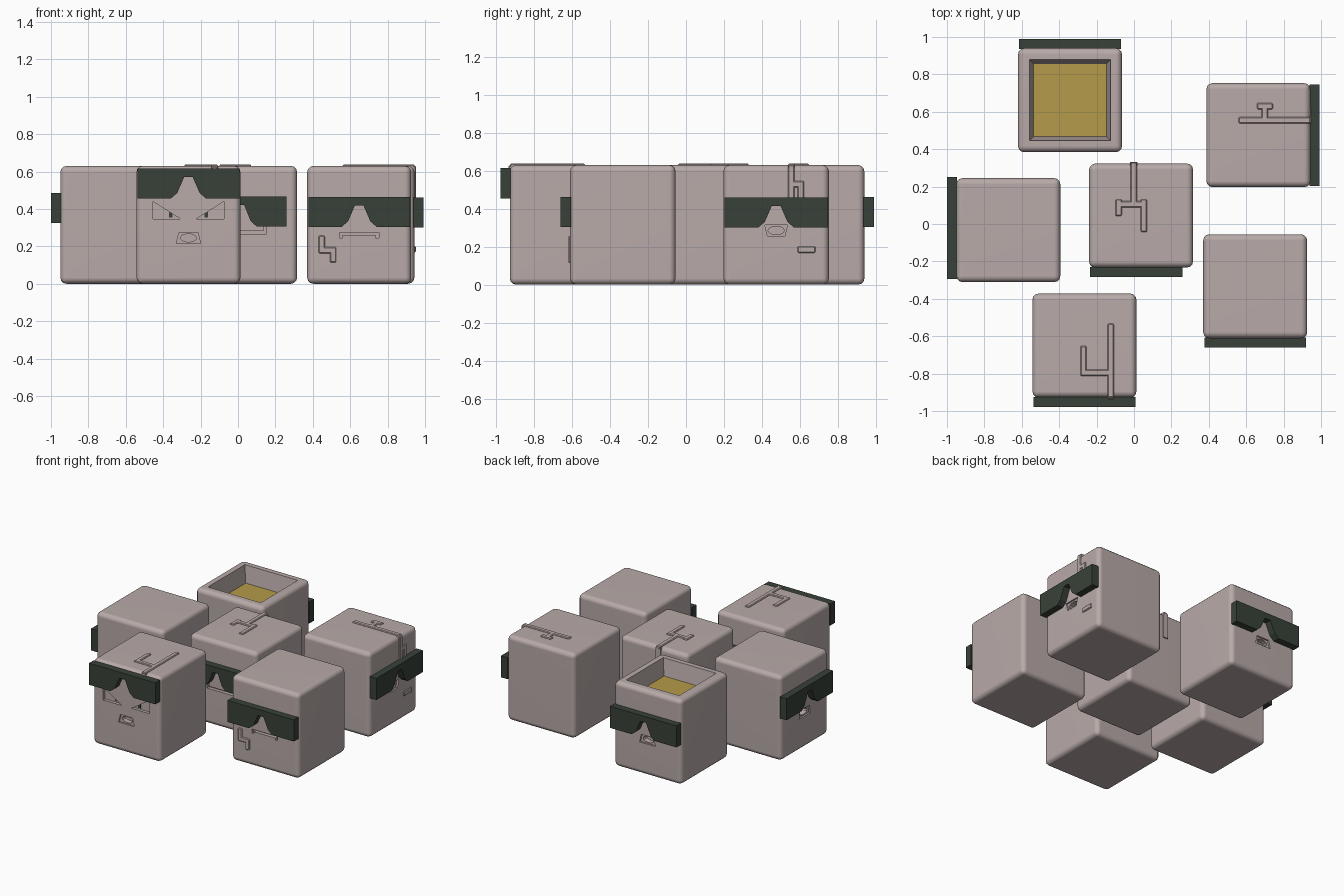
import bpy, bmesh, math
from mathutils import Matrix, Vector

cube = bpy.data.objects.get("Cube")
if cube:
    bpy.data.objects.remove(cube, do_unlink=True)


def material(name, rgb):
    m = bpy.data.materials.new(name)
    m.use_nodes = True
    m.diffuse_color = (*rgb, 1)
    m.node_tree.nodes["Principled BSDF"].inputs["Base Color"].default_value = (*rgb, 1)
    return m


SKIN = material("pale stone", (0.48, 0.405, 0.395))
DARK = material("dark green black", (0.04, 0.053, 0.04))
GOLD = material("gold", (0.46, 0.33, 0.07))

HALF, HEIGHT = 0.278, 0.63


def finish(bm, name, mat):
    bmesh.ops.recalc_face_normals(bm, faces=bm.faces)
    mesh = bpy.data.meshes.new(name)
    bm.to_mesh(mesh)
    bm.free()
    mesh.materials.append(mat)
    obj = bpy.data.objects.new(name, mesh)
    bpy.context.collection.objects.link(obj)
    return obj


def add_box(bm, lo, hi):
    lo, hi = Vector(lo), Vector(hi)
    mat = Matrix.Translation((lo + hi) / 2) @ Matrix.Diagonal((*(hi - lo), 1))
    return bmesh.ops.create_cube(bm, size=1, matrix=mat)["verts"]


def prism(name, outline, y0, y1, mat):
    """Extrude an x-z outline along y."""
    bm = bmesh.new()
    face = bm.faces.new([bm.verts.new((x, y0, z)) for x, z in outline])
    new = bmesh.ops.extrude_face_region(bm, geom=[face])["geom"]
    moved = [v for v in new if isinstance(v, bmesh.types.BMVert)]
    bmesh.ops.translate(bm, verts=moved, vec=(0, y1 - y0, 0))
    return finish(bm, name, mat)


def mirrored(half):
    """Complete a half outline running from the outside to the middle."""
    return half + [(-x, z) for x, z in reversed(half)]


def apply_modifiers(obj):
    bpy.ops.object.select_all(action='DESELECT')
    bpy.context.view_layer.objects.active = obj
    obj.select_set(True)
    for m in list(obj.modifiers):
        bpy.ops.object.modifier_apply(modifier=m.name)


def cut(obj, cutter):
    mod = obj.modifiers.new("cut", 'BOOLEAN')
    mod.object, mod.solver = cutter, 'EXACT'
    apply_modifiers(obj)
    bpy.data.objects.remove(cutter, do_unlink=True)


def head_block(name):
    bm = bmesh.new()
    add_box(bm, (-HALF, -HALF, 0), (HALF, HALF, HEIGHT))
    obj = finish(bm, name, SKIN)
    mod = obj.modifiers.new("round", 'BEVEL')
    mod.width, mod.segments = 0.033, 3
    apply_modifiers(obj)
    return obj


def sunglasses(name, z, width=1.0, shift=0.0):
    half = [(-0.272, z + 0.16), (-0.272, z), (-0.095, z), (-0.06, z + 0.03), (-0.023, z + 0.115)]
    pts = [(x * width + shift, h) for x, h in mirrored(half)]
    return prism(name, pts, -0.328, -0.274, DARK)


def ridges(name, strokes, face):
    """Raised strokes on the top (x, y) or the front (x, z)."""
    bm = bmesh.new()
    w, rise = 0.017, 0.008
    for (a0, b0), (a1, b1) in strokes:
        lo = (min(a0, a1) - w, min(b0, b1) - w)
        hi = (max(a0, a1) + w, max(b0, b1) + w)
        if face == "top":
            verts = add_box(bm, (*lo, HEIGHT - 0.03), (*hi, HEIGHT + rise))
        else:
            verts = add_box(bm, (lo[0], -HALF - rise, lo[1]), (hi[0], -HALF + 0.03, hi[1]))
    obj = finish(bm, name, SKIN)
    mod = obj.modifiers.new("soften", 'BEVEL')
    mod.width, mod.segments = 0.005, 1
    apply_modifiers(obj)
    return obj


def place(parts, centre, angle):
    for p in parts:
        p.matrix_world = Matrix.Translation((*centre, 0)) @ Matrix.Rotation(math.radians(angle), 4, 'Z')


def open_mouth(block, z, top, bottom):
    shape = mirrored([(-top, z + 0.03), (-bottom, z - 0.03)])
    cut(block, prism("mouth_cutter", shape, -0.3, -HALF + 0.012, SKIN))
    oval = [(0.043 * math.cos(t), z + 0.022 * math.sin(t))
            for t in (math.tau * i / 12 for i in range(12))]
    cut(block, prism("throat_cutter", oval, -0.3, -HALF + 0.05, SKIN))


blocks = []

# Angry block with raised glasses
angry = head_block("angry_block")
open_mouth(angry, 0.245, 0.05, 0.065)
parts = [angry, sunglasses("angry_sunglasses", 0.455)]
for side in (-1, 1):
    eye = [(side * x, z) for x, z in ((0.19, 0.44), (0.19, 0.345), (0.04, 0.345))]
    cut(angry, prism("eye_cutter", eye, -0.3, -HALF + 0.022, SKIN))
    pupil = [(side * x, z) for x, z in ((0.085, 0.355), (0.105, 0.355), (0.105, 0.385), (0.085, 0.373))]
    parts.append(prism("angry_pupil", pupil, -HALF + 0.016, -HALF + 0.03, DARK))
parts.append(ridges("angry_top_vein", [((0.14, -0.26), (0.14, 0.1)), ((-0.005, -0.145), (0.14, -0.145)),
                                       ((-0.005, -0.145), (-0.005, -0.02))], "top"))
parts.append(ridges("angry_brow_vein", [((0.14, 0.5), (0.14, 0.61))], "front"))
place(parts, (-0.265, -0.65), 0)
blocks.append(angry)

# Frowning block at the front left
frown = head_block("frowning_block")
frown_line = mirrored([(-0.105, 0.245), (-0.105, 0.275)])
cut(frown, prism("mouth_cutter", frown_line, -0.3, -HALF + 0.025, SKIN))
parts = [frown, sunglasses("frowning_sunglasses", 0.303)]
parts.append(prism("frowning_lip", mirrored([(-0.088, 0.24), (-0.088, 0.26)]), -HALF - 0.001, -0.24, SKIN))
parts.append(ridges("cheek_vein", [((-0.2, 0.18), (-0.2, 0.24)), ((-0.2, 0.18), (-0.14, 0.18)),
                                   ((-0.14, 0.13), (-0.14, 0.18))], "front"))
place(parts, (0.648, -0.333), 0)
blocks.append(frown)

# Smiling block in the middle
smile = head_block("smiling_block")
line = [(-0.13, 0.31), (-0.13, 0.265), (0.115, 0.265), (0.115, 0.31), (0.097, 0.31),
        (0.097, 0.283), (-0.112, 0.283), (-0.112, 0.31)]
cut(smile, prism("mouth_cutter", line, -0.3, -HALF + 0.025, SKIN))
parts = [smile, sunglasses("smiling_sunglasses", 0.307, 0.91, -0.026)]
parts.append(ridges("crown_vein", [((-0.04, 0.06), (-0.04, 0.268)), ((-0.12, 0.06), (0.015, 0.06)),
                                   ((-0.12, 0.015), (-0.12, 0.07)), ((0.015, -0.07), (0.015, 0.07))], "top"))
bm = bmesh.new()
add_box(bm, (-0.06, HALF - 0.03, 0.44), (-0.02, HALF + 0.008, HEIGHT - 0.01))
parts.append(finish(bm, "back_vein", SKIN))
place(parts, (0.038, 0.045), 0)
blocks.append(smile)

# Block facing the left side
veined = head_block("veined_block")
open_mouth(veined, 0.285, 0.06, 0.045)
parts = [veined, sunglasses("veined_sunglasses", 0.3)]
parts.append(ridges("long_top_vein", [((0.08, -0.262), (0.08, 0.088)), ((0.08, -0.035), (0.155, -0.035)),
                                      ((0.155, -0.06), (0.155, -0.01))], "top"))
parts.append(ridges("forehead_vein", [((0.08, 0.46), (0.08, 0.613)), ((0.08, 0.53), (0.13, 0.53)),
                                      ((0.13, 0.46), (0.13, 0.53)), ((0.13, 0.185), (0.19, 0.185))], "front"))
place(parts, (0.665, 0.475), 90)
blocks.append(veined)

# Block facing the right side
plain = head_block("plain_block")
open_mouth(plain, 0.265, 0.055, 0.065)
place([plain, sunglasses("plain_sunglasses", 0.325, 1.0, -0.011)], (-0.672, -0.033), -90)
blocks.append(plain)

# Hollow block facing back, with a gold filling
hollow = head_block("hollow_block")
open_mouth(hollow, 0.265, 0.05, 0.065)
bm = bmesh.new()
add_box(bm, (-0.195, -0.195, 0.5), (0.195, 0.195, 0.7))
for v in bm.verts:
    if v.co.z > 0.6:
        v.co.x *= 1.17
        v.co.y *= 1.17
cut(hollow, finish(bm, "hollow_cutter", SKIN))
bm = bmesh.new()
add_box(bm, (-0.194, -0.194, 0.49), (0.194, 0.194, 0.508))
filling = finish(bm, "gold_filling", GOLD)
place([hollow, filling, sunglasses("hollow_sunglasses", 0.303)], (-0.342, 0.662), 180)
blocks.append(hollow)

# Smooth the rounded edges
for b in blocks:
    bpy.ops.object.select_all(action='DESELECT')
    bpy.context.view_layer.objects.active = b
    b.select_set(True)
    bpy.ops.object.shade_smooth_by_angle(angle=math.radians(35))
    b.modifiers.new("flat_faces", 'WEIGHTED_NORMAL').keep_sharp = True
